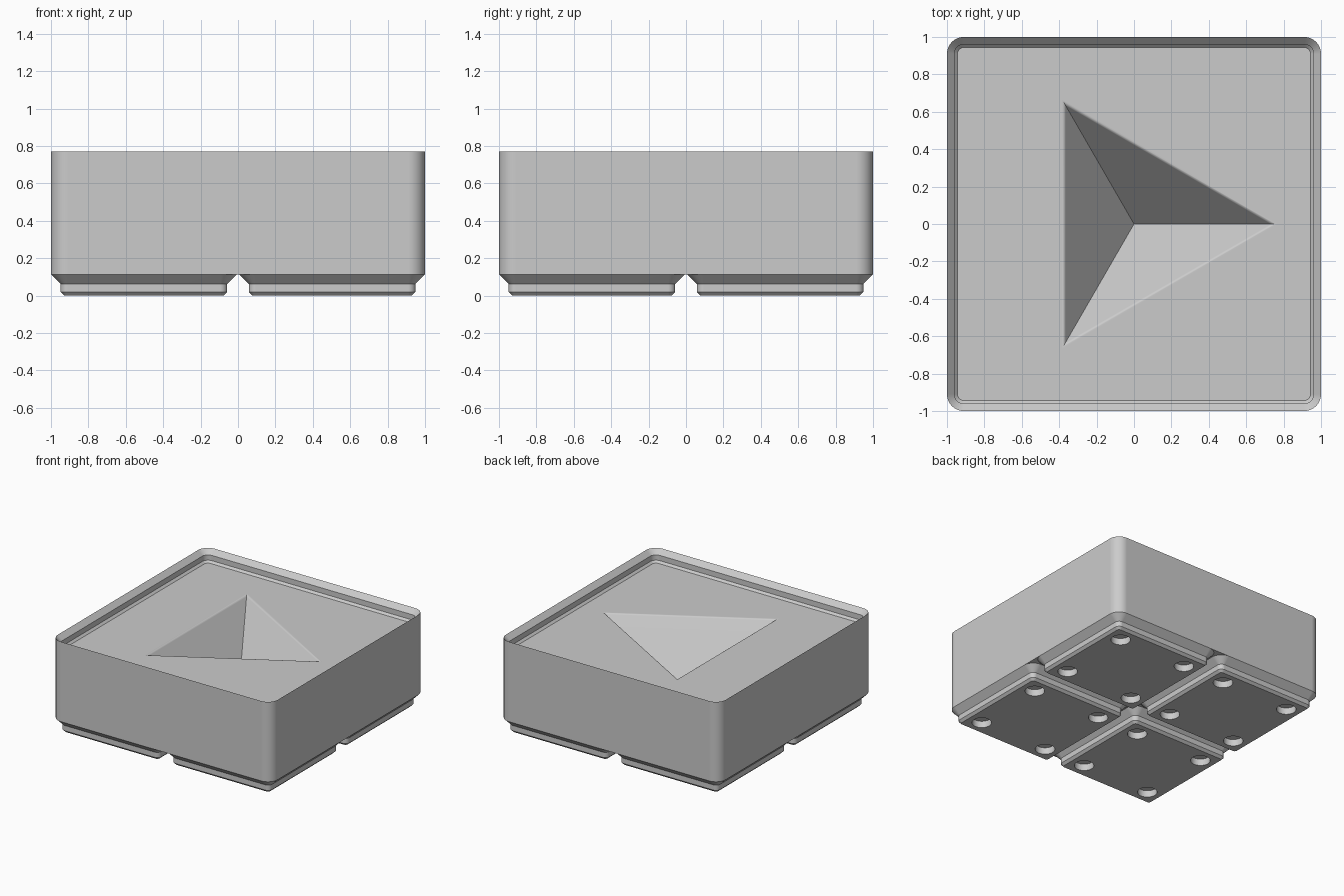
import bpy, bmesh, math

if "Cube" in bpy.data.objects:
    bpy.data.objects.remove(bpy.data.objects["Cube"])

FLOOR, RIM, BASE = 0.6707, 0.77, 0.1138

grey = bpy.data.materials.new("light_grey")
grey.diffuse_color = (0.6, 0.6, 0.6, 1)
grey.use_nodes = True
grey.node_tree.nodes["Principled BSDF"].inputs["Base Color"].default_value = grey.diffuse_color


def rounded_square(half, radius, z, cx=0, cy=0, seg=8):
    pts = []
    for q, (sx, sy) in enumerate([(1, 1), (-1, 1), (-1, -1), (1, -1)]):
        for i in range(seg + 1):
            a = math.pi / 2 * (q + i / seg)
            pts.append((cx + sx * (half - radius) + radius * math.cos(a),
                        cy + sy * (half - radius) + radius * math.sin(a), z))
    return pts


def ring(n, radius, z, cx=0, cy=0):
    return [(cx + radius * math.cos(2 * math.pi * i / n),
             cy + radius * math.sin(2 * math.pi * i / n), z) for i in range(n)]


def skin(bm, loops):
    """Join a stack of equal loops with quads; returns the vertex loops."""
    vs = [[bm.verts.new(p) for p in loop] for loop in loops]
    for a, b in zip(vs, vs[1:]):
        n = len(a)
        for i in range(n):
            j = (i + 1) % n
            bm.faces.new((a[i], a[j], b[j], b[i]))
    return vs


def fill_between(bm, loops):
    """Flat face bounded by the first loop with the others as holes."""
    edges = [bm.edges.get((l[i], l[i - 1])) for l in loops for i in range(len(l))]
    bmesh.ops.triangle_fill(bm, use_beauty=True, edges=edges)


def finish(bm, name):
    bmesh.ops.recalc_face_normals(bm, faces=bm.faces)
    mesh = bpy.data.meshes.new(name)
    bm.to_mesh(mesh)
    bm.free()
    mesh.materials.append(grey)
    ob = bpy.data.objects.new(name, mesh)
    bpy.context.collection.objects.link(ob)
    bpy.ops.object.select_all(action='DESELECT')
    ob.select_set(True)
    bpy.context.view_layer.objects.active = ob
    bpy.ops.object.shade_smooth_by_angle(angle=math.radians(25))
    wn = ob.modifiers.new("flat_normals", 'WEIGHTED_NORMAL')
    wn.keep_sharp = True
    return ob


# Block: outer wall, stepped stacking lip, floor with a cube-corner pit
bm = bmesh.new()
wall = skin(bm, [rounded_square(1.0, 0.09, BASE),
                 rounded_square(1.0, 0.09, RIM),
                 rounded_square(0.9605, 0.0503, 0.7305),
                 rounded_square(0.9605, 0.0503, 0.6874),
                 rounded_square(0.9437, 0.0335, FLOOR)])
bm.faces.new(wall[0])

pit_r, fillet = 0.745, 0.024
slope = math.atan(math.sqrt(2))
t = fillet * math.tan(slope / 2)
loops = []
for i in range(5):                      # rounded edge around the pit
    a = slope * i / 4
    inset = pit_r / 2 + t - fillet * math.sin(a)
    loops.append(ring(3, 2 * inset, FLOOR - fillet * (1 - math.cos(a))))
pit = skin(bm, loops)
apex = bm.verts.new((0, 0, FLOOR - pit_r / math.sqrt(2)))
for i in range(3):
    bm.faces.new((pit[-1][i], pit[-1][(i + 1) % 3], apex))
fill_between(bm, [wall[-1], pit[0]])
finish(bm, "block_with_pit")

# Feet: chamfered pads, each with four round magnet pockets
for sx in (-1, 1):
    for sy in (-1, 1):
        cx, cy = sx * 0.503, sy * 0.503
        bm = bmesh.new()
        pad = skin(bm, [rounded_square(h, r, z, cx, cy) for h, r, z in
                        [(0.4263, 0.0192, 0), (0.4455, 0.0383, 0.0192),
                         (0.4455, 0.0383, 0.0623), (0.497, 0.09, BASE)]])
        holes = []
        for hx in (-0.311, 0.311):
            for hy in (-0.311, 0.311):
                pocket = skin(bm, [ring(32, 0.074, z, cx + hx, cy + hy)
                                   for z in (0, 0.055)])
                bm.faces.new(pocket[1])
                holes.append(pocket[0])
        fill_between(bm, [pad[0]] + holes)
        finish(bm, f"foot_{'left' if sx < 0 else 'right'}_{'front' if sy < 0 else 'back'}")
